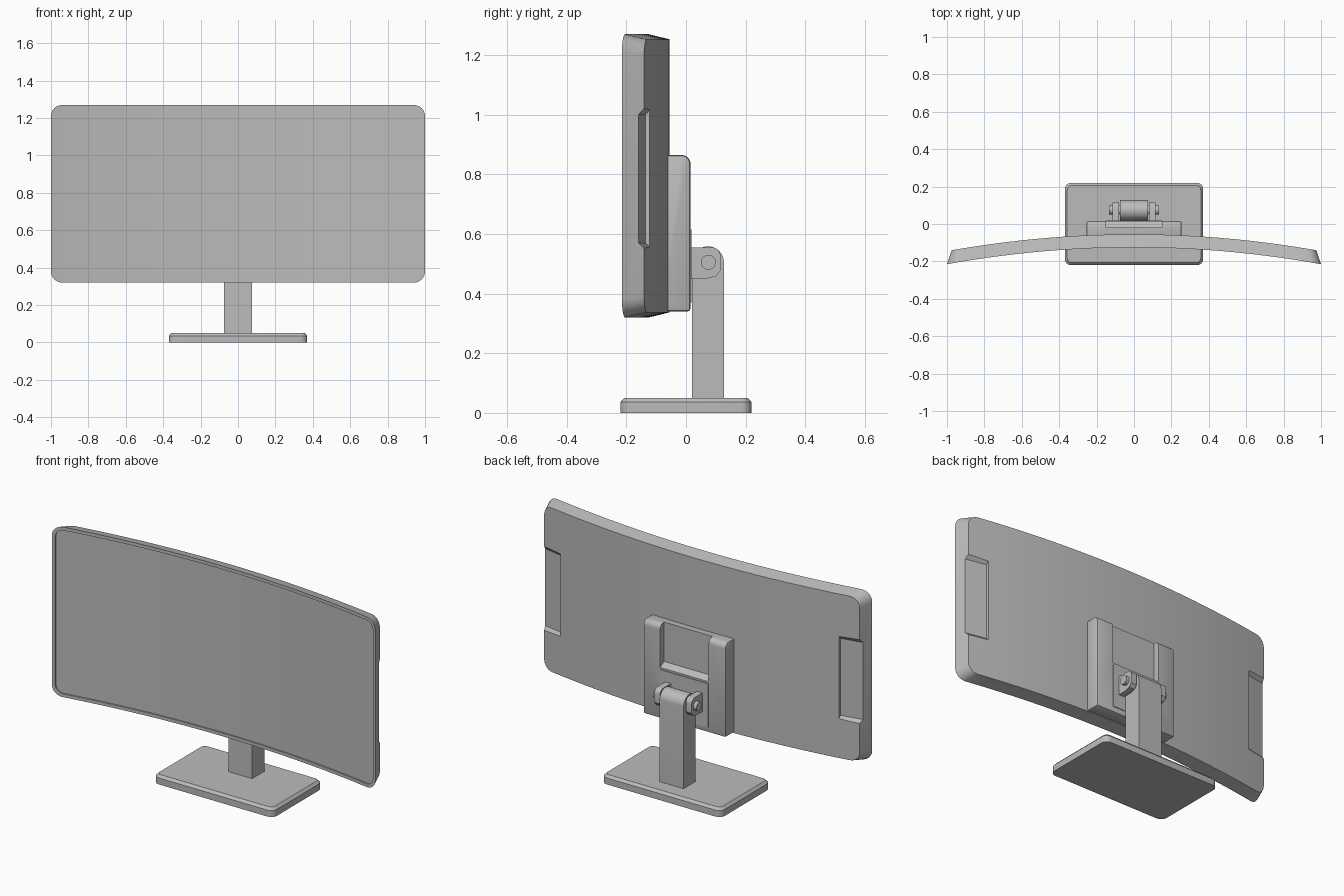
import bpy, bmesh
from math import sin, cos, pi

cube = bpy.data.objects.get("Cube")
if cube:
    bpy.data.objects.remove(cube, do_unlink=True)

GREY = (0.5, 0.5, 0.5, 1)
grey = bpy.data.materials.new("plain grey")
grey.use_nodes = True
grey.diffuse_color = GREY
for node in grey.node_tree.nodes:
    if node.type == 'BSDF_PRINCIPLED':
        node.inputs["Base Color"].default_value = GREY


def finish(name, bm):
    bmesh.ops.recalc_face_normals(bm, faces=bm.faces)
    mesh = bpy.data.meshes.new(name)
    bm.to_mesh(mesh)
    bm.free()
    obj = bpy.data.objects.new(name, mesh)
    bpy.context.collection.objects.link(obj)
    mesh.materials.append(grey)
    return obj


def activate(obj):
    bpy.ops.object.select_all(action='DESELECT')
    obj.select_set(True)
    bpy.context.view_layer.objects.active = obj


def smooth(obj, angle=0.4):
    activate(obj)
    bpy.ops.object.shade_smooth_by_angle(angle=angle)


def bevel(obj, width, segments=2):
    activate(obj)
    mod = obj.modifiers.new("Bevel", 'BEVEL')
    mod.width, mod.segments, mod.limit_method = width, segments, 'ANGLE'
    mod.angle_limit = 0.7
    bpy.ops.object.modifier_apply(modifier=mod.name)


def cut(obj, cutter):
    cutter.hide_render = True
    activate(obj)
    mod = obj.modifiers.new("Cut", 'BOOLEAN')
    mod.operation, mod.solver, mod.object = 'DIFFERENCE', 'EXACT', cutter
    bpy.ops.object.modifier_apply(modifier=mod.name)
    bpy.data.objects.remove(cutter, do_unlink=True)


def prism(name, profile, x0, x1, shear=0.0):
    """Extrude a (y, z) profile along x, optionally sliding y with x."""
    bm = bmesh.new()
    a, b = [[bm.verts.new((x, y + shear * abs(x - x0), z)) for y, z in profile]
            for x in (x0, x1)]
    bm.faces.new(a)
    bm.faces.new(b)
    n = len(profile)
    for i in range(n):
        j = (i + 1) % n
        bm.faces.new((a[i], a[j], b[j], b[i]))
    return finish(name, bm)


def arc(cy, cz, r, start, end, steps=8):
    return [(cy + r * cos(start + (end - start) * i / steps),
             cz + r * sin(start + (end - start) * i / steps)) for i in range(steps + 1)]


def rounded_loft(name, rings, place, spans, corner=6):
    """Stack rounded rectangles (half width, half height, radius, depth)."""
    bm = bmesh.new()
    loops = []
    for w, h, r, d in rings:
        side = [(w - r + r * sin(t), h - r + r * cos(t))
                for t in (pi / 2 * i / corner for i in range(corner + 1))]
        mid = [((w - r) * (2 * i / spans - 1), h) for i in range(1, spans)]
        top = [(-x, z) for x, z in reversed(side)] + mid + side
        pts = top + [(x, -z) for x, z in reversed(top)]
        loops.append([bm.verts.new(place(u, v, d)) for u, v in pts])
    n = len(loops[0])
    for a, b in zip(loops, loops[1:]):
        for i in range(n):
            j = (i + 1) % n
            bm.faces.new((a[i], a[j], b[j], b[i]))
    for loop in (loops[0], loops[-1]):
        for i in range(n // 2 - 1):
            bm.faces.new((loop[i], loop[i + 1], loop[n - 2 - i], loop[n - 1 - i]))
    return finish(name, bm)


# Curved display with a thin raised bezel and tapered rim
display = rounded_loft(
    "curved_display",
    [(0.982, 0.457, 0.045, 0.008), (0.982, 0.457, 0.045, 0),
     (1, 0.475, 0.06, 0), (0.975, 0.458, 0.055, 0.07)],
    lambda u, v, d: (u, -0.125 - 0.09 * u * u + d, v + 0.795), spans=24)

# Hand grips cut into both rear edges
grip = [(-0.135, 0.57), (-0.135, 1.0), (-0.11, 1.03),
        (-0.03, 1.03), (-0.03, 0.545), (-0.11, 0.545)]
for side in (-1, 1):
    cut(display, prism("grip_cutter", grip, side * 0.86, side * 1.05, shear=-0.2))
smooth(display)

# Rear mount: rounded block with an open pocket at the top
mount = prism("rear_mount",
              [(-0.09, 0.34), (0.015, 0.34)] + arc(-0.015, 0.835, 0.03, 0, pi / 2)
              + [(-0.09, 0.865)], -0.255, 0.255)
bevel(mount, 0.01)
cut(mount, prism("pocket_cutter",
                 [(-0.02, 0.645), (0.05, 0.605), (0.05, 0.9), (-0.02, 0.9)], -0.15, 0.15))
smooth(mount)
prism("hinge_plate", [(0.0, 0.37), (0.019, 0.37), (0.019, 0.615), (0.0, 0.615)], -0.15, 0.15)

# Hinge ears with pins on either side of the column
for side, word in ((1, "left"), (-1, "right")):
    ear = prism(word + "_hinge_ear",
                [(0.01, 0.45), (0.065, 0.45), (0.1, 0.458), (0.116, 0.478)]
                + arc(0.088, 0.527, 0.028, 0, pi / 2, 4) + [(0.01, 0.555)],
                side * 0.08, side * 0.115)
    smooth(ear)
    pin = prism(word + "_hinge_pin", arc(0.075, 0.505, 0.025, 0, 2 * pi * 23 / 24, 23),
                side * 0.06, side * 0.134)
    smooth(pin)

# Column with a rounded head
column = prism("column", [(0.02, 0.04), (0.127, 0.04)]
               + arc(0.0735, 0.505, 0.0535, 0, pi, 16), -0.074, 0.074)
smooth(column)

# Foot plate with a chamfered top edge
foot = rounded_loft("foot_plate",
                    [(0.37, 0.22, 0.035, 0), (0.37, 0.22, 0.035, 0.036),
                     (0.357, 0.207, 0.025, 0.05)],
                    lambda u, v, d: (u, v, d), spans=2)
smooth(foot)
